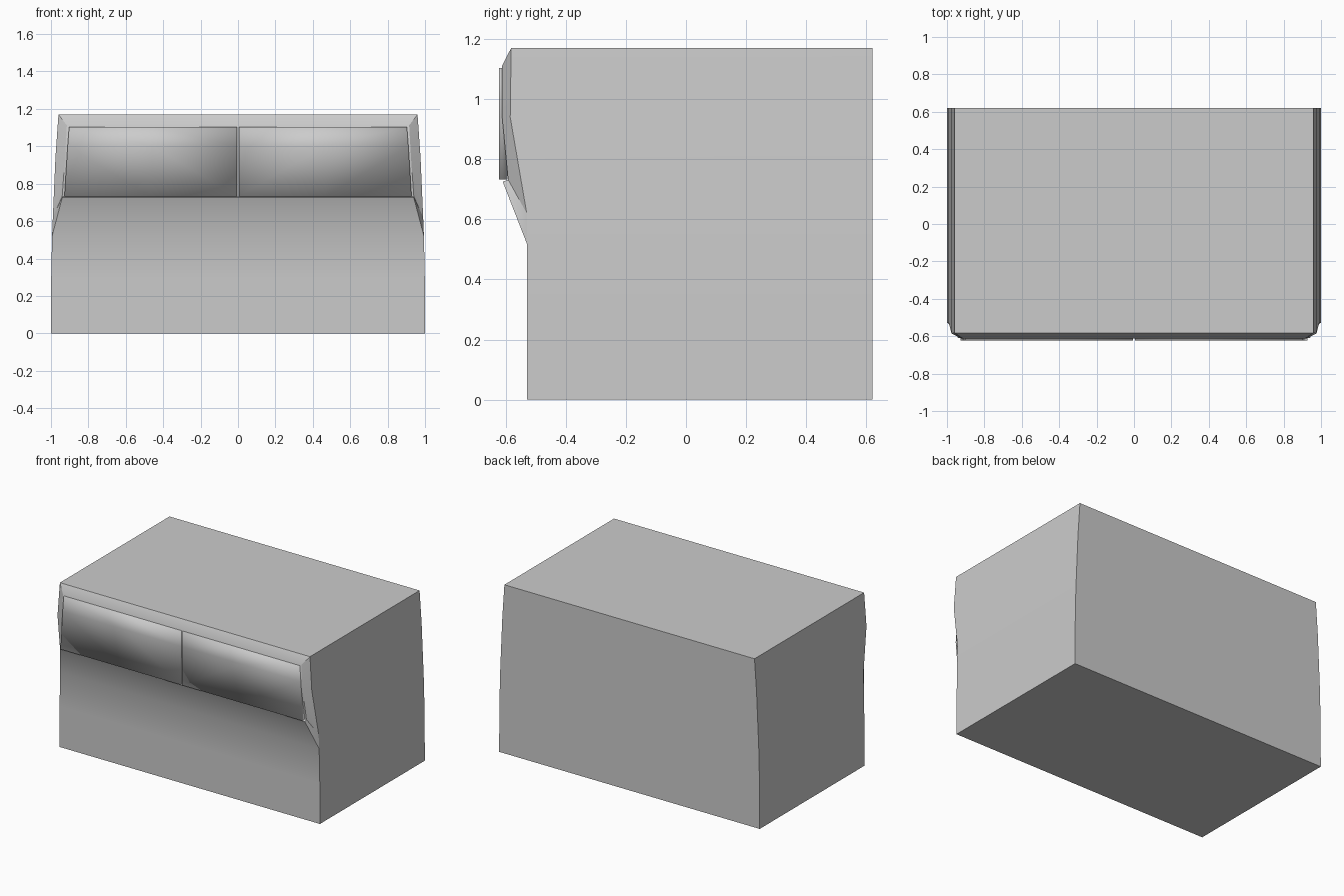
import bpy, bmesh

if "Cube" in bpy.data.objects:
    bpy.data.objects.remove(bpy.data.objects["Cube"])


def finish(name, bm, smooth_angle=None):
    bmesh.ops.remove_doubles(bm, verts=bm.verts, dist=0.0005)
    bmesh.ops.recalc_face_normals(bm, faces=bm.faces)
    mesh = bpy.data.meshes.new(name)
    bm.to_mesh(mesh)
    bm.free()
    ob = bpy.data.objects.new(name, mesh)
    bpy.context.collection.objects.link(ob)
    bpy.ops.object.select_all(action='DESELECT')
    ob.select_set(True)
    bpy.context.view_layer.objects.active = ob
    if smooth_angle is None:
        bpy.ops.object.shade_smooth()
    else:
        bpy.ops.object.shade_smooth_by_angle(angle=smooth_angle)
    return ob


# Half-width, front y and height of the front corner, bottom to top
corner = [(1.0, -.53, 0), (.999, -.53, .28), (.994, -.53, .52),
          (.99, -.53, .62), (.976, -.585, .94), (.96, -.582, 1.17)]
# Raised window surround and the lip of the wedge beneath it
surround = [(.94, -.592, .732), (.925, -.612, .94), (.915, -.612, 1.112)]
lip = (.94, -.61, .725)
BACK = .62

# Body shell
bm = bmesh.new()


def face(*pts):
    bm.faces.new([bm.verts.new(p) for p in pts])


def both_sides(*pts):
    face(*pts)
    face(*[(-x, y, z) for x, y, z in pts])


def across(a, b):
    face(a, b, (-b[0],) + tuple(b[1:]), (-a[0],) + tuple(a[1:]))


def back(p):
    return (p[0], BACK, p[2])


for a, b in zip(corner, corner[1:]):
    both_sides(a, b, back(b), back(a))
    across(back(a), back(b))
across(corner[0], back(corner[0]))
across(corner[-1], back(corner[-1]))

# Front: lower panel, wedge, ledge, window backing and brow
across(corner[0], corner[1])
across(corner[1], corner[2])
across(corner[2], lip)
across(lip, surround[0])
across(surround[0], surround[1])
across(surround[1], surround[2])
across(surround[2], corner[5])

# Chamfers wrapping the front corners
both_sides(corner[2], corner[3], lip)
both_sides(corner[3], surround[0], lip)
both_sides(corner[3], corner[4], surround[1], surround[0])
both_sides(corner[4], corner[5], surround[2], surround[1])
finish("cab_body", bm, 0.5)

# Two flat, softly shaded window panes
for side, name in ((-1, "left_window"), (1, "right_window")):
    bm = bmesh.new()
    rows = [(.732, .928), (1.0, .911), (1.104, .903)]
    layers = []
    for y in (-.622, -.594):
        layers.append([[bm.verts.new((side * (.005 + (w - .005) * t), y, z))
                        for t in (0, .5, 1)] for z, w in rows])
    f, k = layers
    for g in layers:
        for r in range(2):
            for c in range(2):
                bm.faces.new((g[r][c], g[r][c + 1], g[r + 1][c + 1], g[r + 1][c]))
    for i in range(2):
        for e in (0, 2):
            bm.faces.new((f[e][i], f[e][i + 1], k[e][i + 1], k[e][i]))
            bm.faces.new((f[i][e], f[i + 1][e], k[i + 1][e], k[i][e]))
    finish(name, bm)
